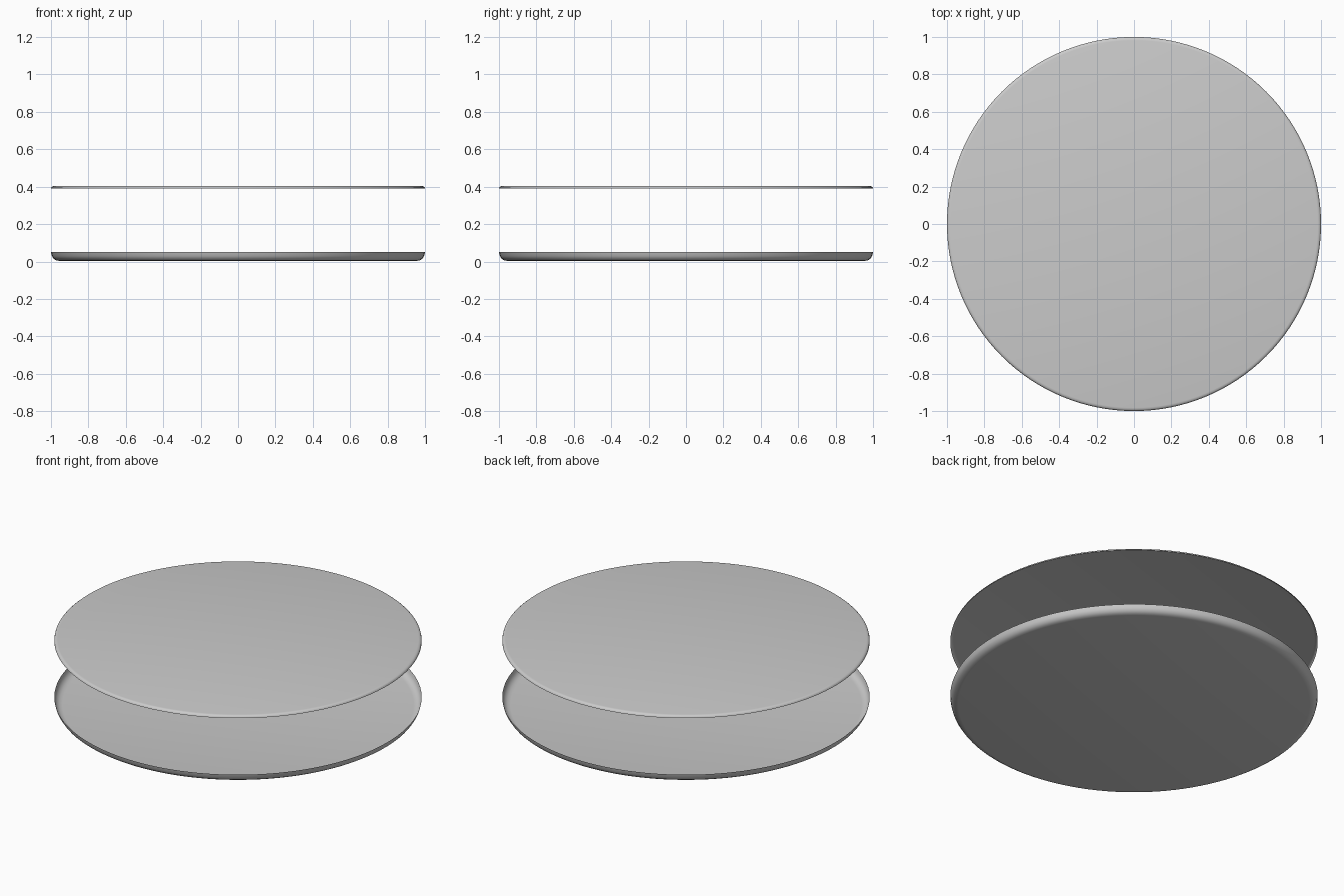
import bpy, bmesh, math

if "Cube" in bpy.data.objects:
    bpy.data.objects.remove(bpy.data.objects["Cube"])

SEGMENTS = 128


def lathe_shell(name, profile):
    """Spin (radius, height) points around z into an open, smooth shell with a flat disc in the middle."""
    bm = bmesh.new()
    rings = []
    for r, z in profile:
        rings.append([bm.verts.new((r * math.cos(2 * math.pi * i / SEGMENTS),
                                    r * math.sin(2 * math.pi * i / SEGMENTS), z))
                      for i in range(SEGMENTS)])
    bm.faces.new(rings[0])
    for a, b in zip(rings, rings[1:]):
        for i in range(SEGMENTS):
            j = (i + 1) % SEGMENTS
            bm.faces.new((a[i], b[i], b[j], a[j]))
    bmesh.ops.recalc_face_normals(bm, faces=bm.faces)
    # the flat disc must face away from the rim
    disc = min(bm.faces, key=lambda f: -f.calc_area())
    outward = profile[0][1] - profile[-1][1]
    if disc.normal.z * outward < 0:
        bmesh.ops.reverse_faces(bm, faces=bm.faces)
    mesh = bpy.data.meshes.new(name)
    bm.to_mesh(mesh)
    bm.free()
    obj = bpy.data.objects.new(name, mesh)
    bpy.context.collection.objects.link(obj)
    bpy.ops.object.select_all(action='DESELECT')
    obj.select_set(True)
    bpy.context.view_layer.objects.active = obj
    bpy.ops.object.shade_smooth_by_angle(angle=math.radians(40))
    return obj


# shallow tray with a rounded, upturned rim
lathe_shell("lower_dish", [(0.955, 0.003), (0.972, 0.006), (0.986, 0.015),
                           (0.995, 0.029), (1.0, 0.05)])

# thin lid with a small rounded, downturned edge
lathe_shell("upper_lid", [(0.982, 0.404), (0.992, 0.402),
                          (0.998, 0.397), (1.0, 0.389)])
